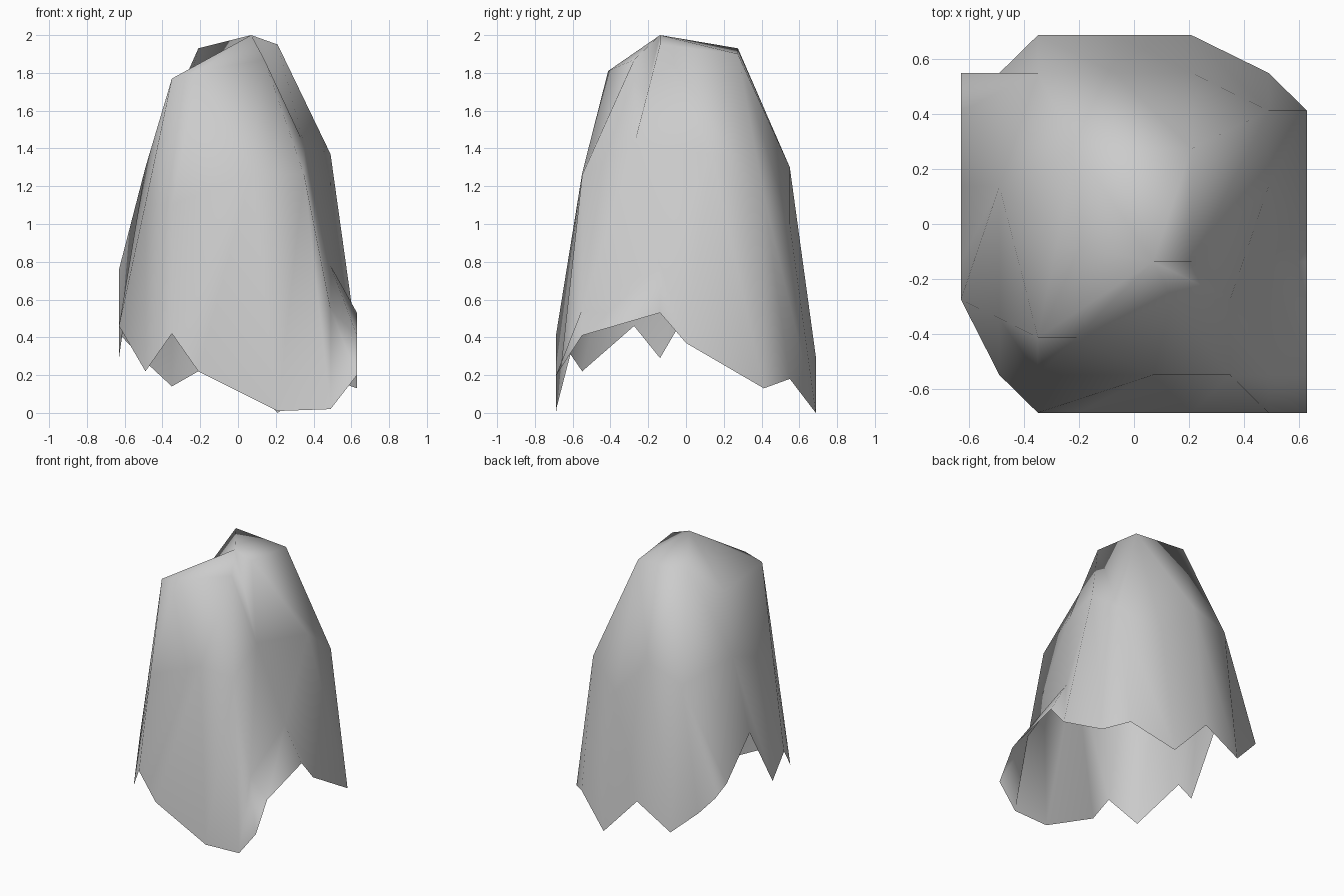
import bpy
import bmesh

cube = bpy.data.objects.get("Cube")
if cube:
    bpy.data.objects.remove(cube, do_unlink=True)

# Horizontal lattice spacing of the draped sheet
GRID_X = 0.07
GRID_Y = 0.0687


def make_material(name, colour):
    material = bpy.data.materials.new(name)
    material.use_nodes = True
    material.diffuse_color = colour
    material.node_tree.nodes["Principled BSDF"].inputs["Base Color"].default_value = colour
    return material


def add_ring(bm, points):
    return [bm.verts.new((x * GRID_X, y * GRID_Y, z)) for x, y, z in points]


def bridge(bm, lower, upper, steps):
    """Stitch two rings: L moves along the lower ring, U along the upper one."""
    low = high = 0
    for step in steps.replace(" ", ""):
        a = lower[low % len(lower)]
        b = upper[high % len(upper)]
        if step == "L":
            low += 1
            corner = lower[low % len(lower)]
        else:
            high += 1
            corner = upper[high % len(upper)]
        bm.faces.new((a, corner, b))


# Ragged lower hem, anticlockwise from the front
hem_points = [
    (-5, -10, .42), (-3, -10, .22), (3, -10, .01), (7, -10, .02), (9, -10, .2),
    (9, -8, .41), (9, -2, .53), (9, 0, .37), (9, 6, .13), (7, 8, .18),
    (3, 10, 0), (-1, 10, .3), (-5, 10, .14), (-7, 8, .27), (-9, 8, .42),
    (-9, 6, .48), (-9, 2, .76), (-9, -2, .29), (-9, -4, .46), (-7, -8, .22),
]
# Folds and hollows around the waist
waist_points = [
    (-5, -8, 1.1), (1, -8, 1.27), (5, -8, 1.26), (7, -8, .55), (7, -2, .78),
    (7, 2, 1.37), (7, 6, 1.15), (3, 8, 1), (-1, 8, 1.3), (-5, 8, 1.2),
    (-7, 2, 1.3), (-7, -5, 1.11),
]
# Shoulder line below the peak
crown_points = [
    (-5, -6, 1.77), (-3, -6, 1.81), (2, -4, 1.87), (5, -4, 1.42),
    (3, -2, 1.95), (3, 4, 1.9), (-3, 4, 1.93), (-4, -1, 1.66),
]

bm = bmesh.new()
hem = add_ring(bm, hem_points)
waist = add_ring(bm, waist_points)
crown = add_ring(bm, crown_points)
peak = add_ring(bm, [(1, -2, 2)])

# Skirt, shoulders and top
bridge(bm, hem, waist, "U LL U L U LL U LL U L U LL U L U L U LLL U LLL U L U L")
bridge(bm, waist, crown, "U L U L U LLL U L U LL U LL U U LL")
bridge(bm, crown, peak, "L" * len(crown))

for face in bm.faces:
    face.smooth = True

mesh = bpy.data.meshes.new("draped_shell")
bm.to_mesh(mesh)
bm.free()
mesh.materials.append(make_material("pale grey", (0.6, 0.6, 0.6, 1)))
shell = bpy.data.objects.new("draped_shell", mesh)
bpy.context.collection.objects.link(shell)
